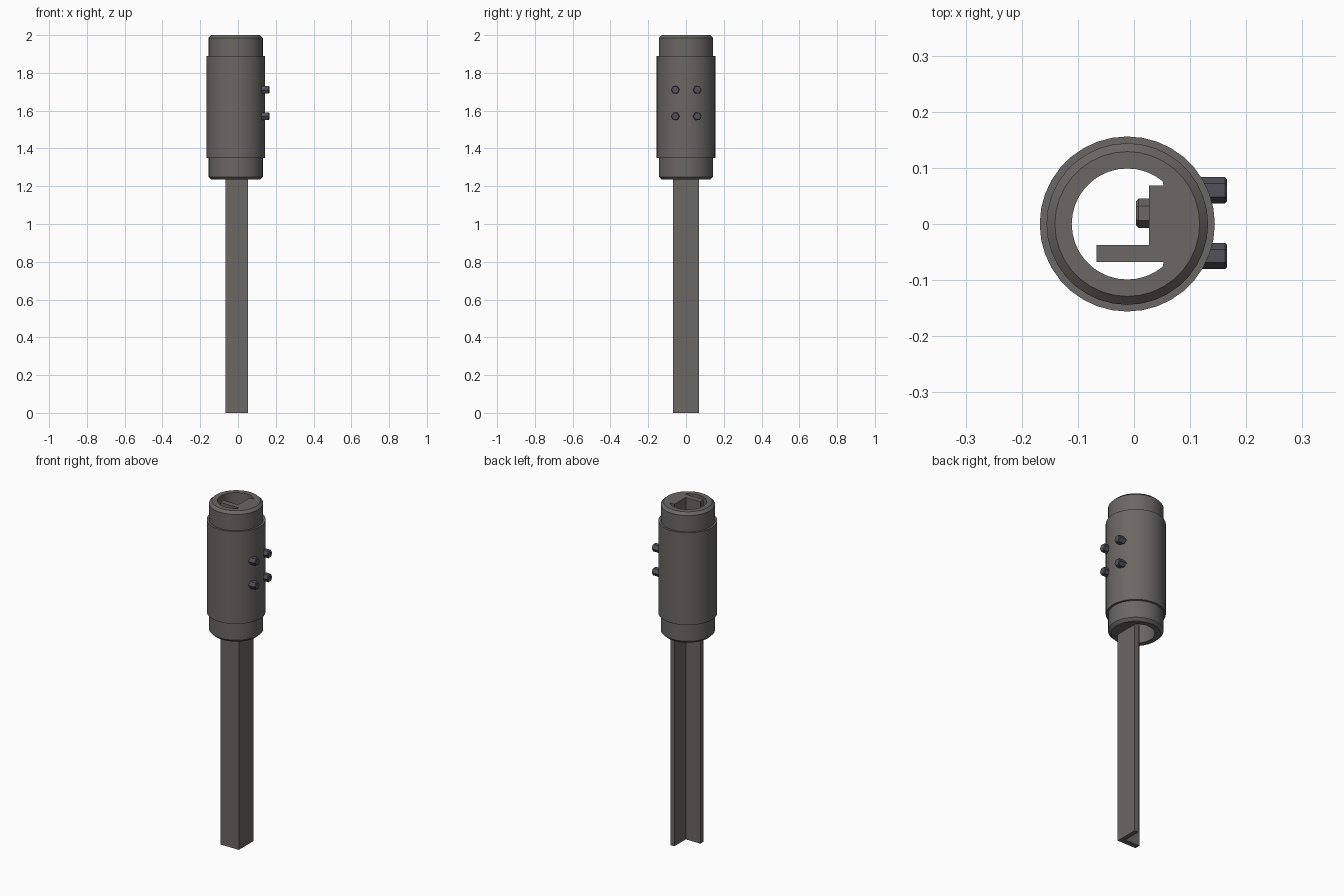
import bpy, bmesh, math

if "Cube" in bpy.data.objects:
    bpy.data.objects.remove(bpy.data.objects["Cube"])

CX = -0.012      # sleeve axis
FLAT = 0.053     # bore is flattened here, behind the angle post
SEGS = 36


def material(name, rgb):
    m = bpy.data.materials.new(name)
    m.diffuse_color = (*rgb, 1)
    m.use_nodes = True
    m.node_tree.nodes["Principled BSDF"].inputs["Base Color"].default_value = m.diffuse_color
    return m


STEEL = material("steel", (0.15, 0.135, 0.125))
DARK = material("dark_steel", (0.085, 0.08, 0.105))


def finish(name, bm, mat, smooth=False):
    bmesh.ops.recalc_face_normals(bm, faces=bm.faces)
    me = bpy.data.meshes.new(name)
    bm.to_mesh(me)
    bm.free()
    me.materials.append(mat)
    ob = bpy.data.objects.new(name, me)
    bpy.context.collection.objects.link(ob)
    if smooth:
        bpy.ops.object.select_all(action='DESELECT')
        ob.select_set(True)
        bpy.context.view_layer.objects.active = ob
        bpy.ops.object.shade_smooth_by_angle(angle=math.radians(30))
    return ob


def bridge(bm, a, b):
    n = len(a)
    for i in range(n):
        j = (i + 1) % n
        bm.faces.new((a[i], a[j], b[j], b[i]))


# Sleeve: stepped outer profile with a flat-sided bore, closed loop of rings
def sleeve():
    bm = bmesh.new()
    profile = [(0.129, 1.235), (0.144, 1.25), (0.144, 1.35), (0.156, 1.35),
               (0.156, 1.89), (0.144, 1.89), (0.144, 1.985), (0.129, 2.0),
               (0.099, 2.0), (0.099, 1.235)]
    rings = []
    for r, z in profile:
        ring = []
        for i in range(SEGS):
            a = math.tau * i / SEGS
            x = CX + r * math.cos(a)
            if r < 0.1:
                x = min(x, FLAT)
            ring.append(bm.verts.new((x, r * math.sin(a), z)))
        rings.append(ring)
    for k in range(len(rings)):
        bridge(bm, rings[k], rings[(k + 1) % len(rings)])
    finish("sleeve", bm, STEEL, True)


# Angle-iron post: L section extruded up through the sleeve
def post():
    bm = bmesh.new()
    x0, x1, x2 = -0.067, 0.027, FLAT
    y0, y1, y2 = -0.068, -0.037, 0.069
    section = [(x0, y0), (x2, y0), (x2, y2), (x1, y2), (x1, y1), (x0, y1)]
    low, high = ([bm.verts.new((x, y, z)) for x, y in section] for z in (0, 2.0))
    bridge(bm, low, high)
    bm.faces.new(low)
    bm.faces.new(high)
    finish("angle_post", bm, STEEL)


# Hexagonal bolt along x with a chamfered tip at x_tip
def bolt(name, x_base, x_tip, y, z, r, mat):
    bm = bmesh.new()
    d = math.copysign(0.004, x_tip - x_base)
    rings = []
    for x, rad in ((x_base, r), (x_tip - d, r), (x_tip, r - 0.004)):
        rings.append([bm.verts.new((x, y + rad * math.cos(math.tau * i / 6),
                                    z + rad * math.sin(math.tau * i / 6)))
                      for i in range(6)])
    bridge(bm, rings[0], rings[1])
    bridge(bm, rings[1], rings[2])
    bm.faces.new(rings[0])
    bm.faces.new(rings[2])
    finish(name, bm, mat)


sleeve()
post()
for n, (y, z) in enumerate([(y, z) for y in (-0.057, 0.06) for z in (1.57, 1.71)]):
    bolt(f"clamp_bolt_{n + 1}", 0.10, 0.166, y, z, 0.0235, DARK)
# Inner bolt head on the inside of the post
bolt("inner_bolt_head", 0.03, 0.004, 0.019, 1.64, 0.026, STEEL)
